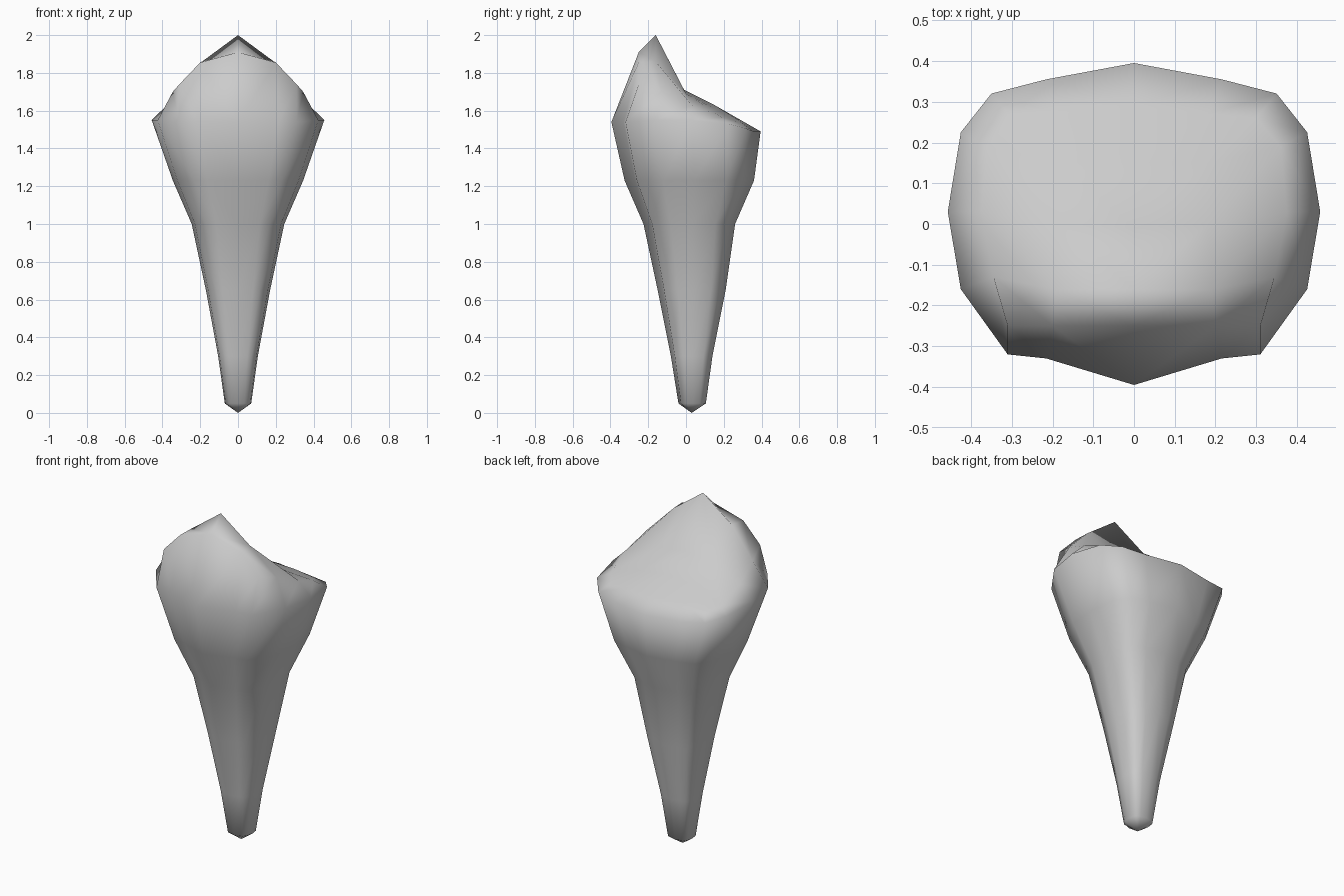
import bpy, bmesh

if "Cube" in bpy.data.objects:
    bpy.data.objects.remove(bpy.data.objects["Cube"])

# Half outline of the crown's widest line, front to back (x, y, z)
rim = [(0, -.395, 1.54), (.215, -.33, 1.54), (.31, -.32, 1.54),
       (.425, -.16, 1.55), (.457, .03, 1.55), (.425, .225, 1.53),
       (.35, .32, 1.505), (.215, .355, 1.49), (0, .395, 1.49)]
# Root and neck sections: z, half width, front y, back y
sections = [(.05, .07, -.04, .105), (.30, .105, -.08, .14), (.65, .17, -.15, .21),
            (1.0, .245, -.225, .26), (1.23, .345, -.325, .36)]
# Biting surface, rows front to back, centre to side
cap_rows = [
    [(0, -.25, 1.91), (.20, -.25, 1.855), (.31, -.25, 1.74)],
    [(0, -.16, 2.0), (.19, -.16, 1.86), (.345, -.13, 1.70)],
    [(0, -.01, 1.71), (.18, 0, 1.69), (.375, .03, 1.63)],
    [(0, .15, 1.63), (.18, .15, 1.61), (.36, .19, 1.565)],
    [(0, .29, 1.55), (.18, .27, 1.555), (.30, .26, 1.545)]]

bm = bmesh.new()


def bridge(a, b):
    for i in range(len(a) - 1):
        bm.faces.new((a[i], a[i + 1], b[i + 1], b[i]))


# Root: scaled copies of the rim outline, closed by a tip
rings = []
for z, w, front, back in sections:
    mid, half = (front + back) / 2, (back - front) / 2
    rings.append([bm.verts.new((x / .457 * w, mid + y / .395 * half, z)) for x, y, _ in rim])
rings.append([bm.verts.new(p) for p in rim])
tip = bm.verts.new((0, .03, 0))
for i in range(len(rim) - 1):
    bm.faces.new((tip, rings[0][i + 1], rings[0][i]))
for lower, upper in zip(rings, rings[1:]):
    bridge(lower, upper)

# Crown: cap grid joined to the rim along its border
cap = [[bm.verts.new(p) for p in row] for row in cap_rows]
for a, b in zip(cap, cap[1:]):
    bridge(a, b)
border = cap[0] + [row[-1] for row in cap[1:-1]] + cap[-1][::-1]
bridge(rings[-1], border)

# Mirror the half and close the middle seam
bmesh.ops.mirror(bm, geom=bm.verts[:] + bm.edges[:] + bm.faces[:], axis='X', merge_dist=.001)
bmesh.ops.remove_doubles(bm, verts=bm.verts[:], dist=.001)
bmesh.ops.recalc_face_normals(bm, faces=bm.faces[:])
for f in bm.faces:
    f.smooth = True

mesh = bpy.data.meshes.new("tooth")
bm.to_mesh(mesh)
bm.free()
tooth = bpy.data.objects.new("tooth", mesh)
bpy.context.collection.objects.link(tooth)
